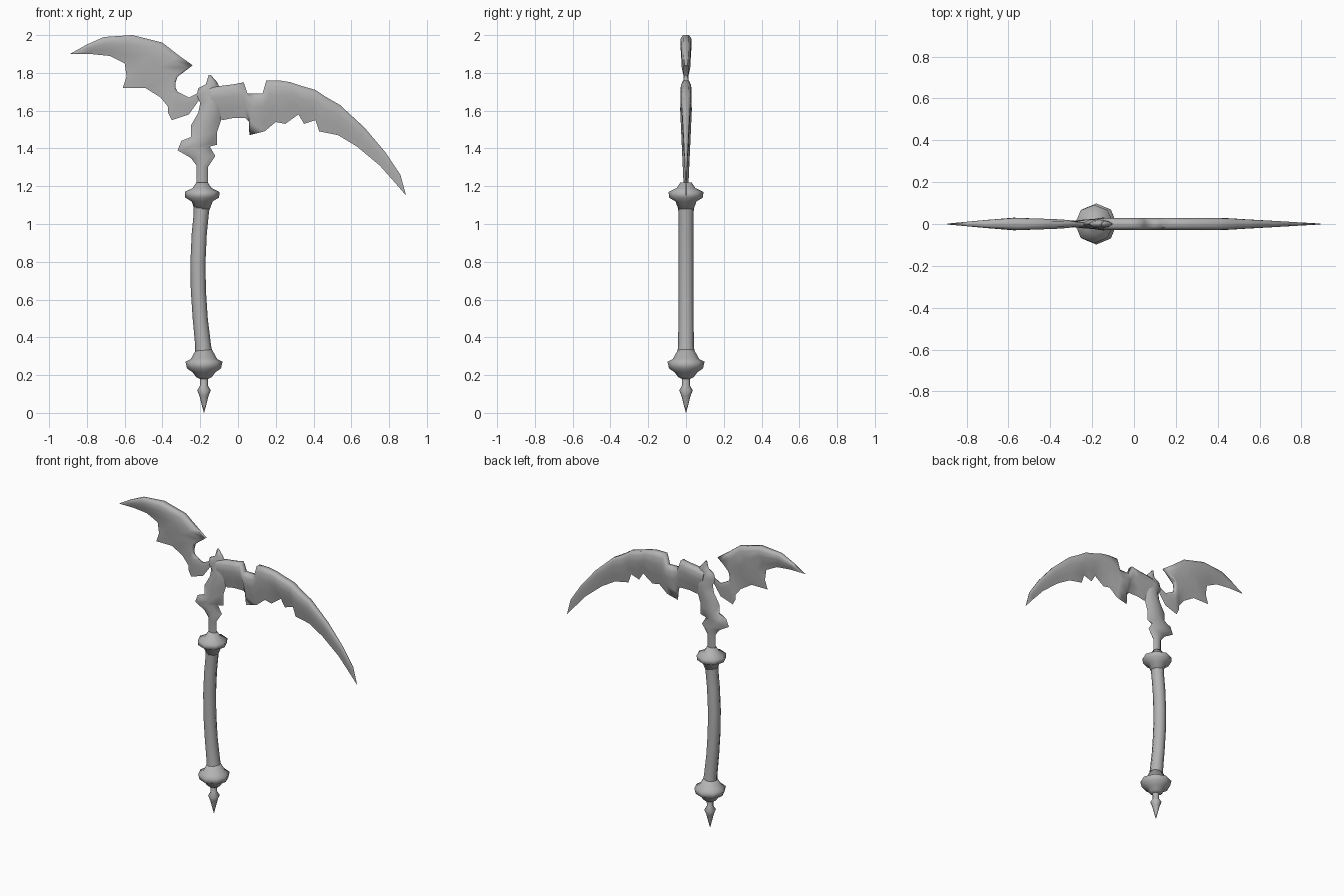
import bpy
import bmesh
import math
from mathutils import Vector

cube = bpy.data.objects.get("Cube")
if cube:
    bpy.data.objects.remove(cube, do_unlink=True)

# One plain metal for the whole tool
metal = bpy.data.materials.new("grey metal")
metal.use_nodes = True
grey = (0.45, 0.45, 0.45, 1)
metal.diffuse_color = grey
metal.node_tree.nodes["Principled BSDF"].inputs["Base Color"].default_value = grey


def loft(name, rings):
    """Skin a list of equal point rings into one closed, smooth object."""
    bm = bmesh.new()
    loops = [[bm.verts.new(point) for point in ring] for ring in rings]
    count = len(loops[0])
    for low, high in zip(loops, loops[1:]):
        for i in range(count):
            j = (i + 1) % count
            bm.faces.new((low[i], low[j], high[j], high[i]))
    bm.faces.new(loops[0])
    bm.faces.new(loops[-1])
    bmesh.ops.remove_doubles(bm, verts=bm.verts, dist=0.0005)
    bmesh.ops.recalc_face_normals(bm, faces=bm.faces)
    mesh = bpy.data.meshes.new(name)
    bm.to_mesh(mesh)
    bm.free()
    mesh.materials.append(metal)
    mesh.shade_smooth()
    mesh.set_sharp_from_angle(angle=math.radians(75))
    obj = bpy.data.objects.new(name, mesh)
    bpy.context.collection.objects.link(obj)
    return obj


def turned(name, stations, sides=8):
    """Octagonal rings of (centre x, height, radius)."""
    angles = [math.tau * i / sides for i in range(sides)]
    loft(name, [[(x + r * math.cos(a), r * math.sin(a), z) for a in angles]
                for x, z, r in stations])


def bladed(name, stations, section, thickness):
    """Flat rings spanning two outline points; section is (position, depth)."""
    rings = []
    for ax, az, bx, bz in stations:
        start, end = Vector((ax, 0, az)), Vector((bx, 0, bz))
        middle = (start + end) / 2
        depth = thickness(middle.x, middle.z)
        front = [start.lerp(end, t) - Vector((0, d * depth, 0)) for t, d in section]
        back = [Vector((p.x, -p.y, p.z)) for p in reversed(front)]
        rings.append(front + back)
    loft(name, rings)


# Pommel spike with its small bead
turned("pommel_spike", [
    (-.18, 0, .001), (-.18, .09, .024), (-.18, .12, .036),
    (-.18, .145, .02), (-.18, .2, .022),
])

# Lower collar
turned("lower_collar", [
    (-.18, .18, .022), (-.18, .19, .042), (-.18, .215, .06), (-.18, .235, .09),
    (-.18, .27, .098), (-.18, .285, .07), (-.18, .335, .042),
])

# Gently bowed shaft
turned("shaft", [
    (-.18, .31, .046), (-.185, .36, .042), (-.2, .5, .04), (-.21, .65, .04),
    (-.212, .8, .04), (-.205, .95, .04), (-.195, 1.05, .04), (-.19, 1.12, .044),
])

# Upper collar
turned("upper_collar", [
    (-.19, 1.08, .041), (-.19, 1.12, .056), (-.19, 1.14, .09), (-.19, 1.17, .092),
    (-.19, 1.19, .05), (-.19, 1.22, .03),
])

# Neck with thorns and the crest on top, each row left edge then right edge
neck = [
    (-.22, 1.19, -.16, 1.19),
    (-.22, 1.31, -.16, 1.3),
    (-.25, 1.35, -.12, 1.36),
    (-.32, 1.39, -.15, 1.41),
    (-.3, 1.44, -.11, 1.42),
    (-.25, 1.46, -.11, 1.49),
    (-.25, 1.52, -.09, 1.55),
    (-.21, 1.59, -.08, 1.62),
    (-.2, 1.64, -.09, 1.66),
    (-.22, 1.68, -.09, 1.7),
    (-.21, 1.72, -.1, 1.73),
    (-.17, 1.74, -.11, 1.75),
    (-.155, 1.79, -.145, 1.79),
]
bladed("neck", neck,
       [(0, 0), (.2, .7), (.5, 1), (.8, .7), (1, 0)],
       lambda x, z: .032 - (.045 * (1.63 - z) if z < 1.63 else .14 * (z - 1.63)))

# Blunt spine thinning to a cutting edge, shared by both blades
edge_section = [(0, .55), (.12, .95), (.35, 1), (.7, .45), (1, 0)]

# Long curved blade, each row spine then cutting edge
long_blade = [
    (-.15, 1.72, -.13, 1.57),
    (-.1, 1.73, -.08, 1.55),
    (-.02, 1.74, -.03, 1.56),
    (.03, 1.75, .04, 1.56),
    (.05, 1.69, .06, 1.54),
    (.09, 1.69, .06, 1.47),
    (.13, 1.69, .14, 1.49),
    (.15, 1.76, .2, 1.54),
    (.22, 1.76, .25, 1.53),
    (.28, 1.75, .32, 1.58),
    (.34, 1.73, .35, 1.53),
    (.41, 1.71, .41, 1.55),
    (.47, 1.67, .43, 1.49),
    (.54, 1.63, .53, 1.47),
    (.67, 1.51, .63, 1.41),
    (.78, 1.38, .75, 1.31),
    (.86, 1.26, .83, 1.22),
    (.89, 1.15, .89, 1.15),
]
bladed("long_blade", long_blade, edge_section,
       lambda x, z: .029 * min(1, (.92 - x) / .5))

# Wing shaped rear blade, from its root to its tip
rear_blade = [
    (-.2, 1.7, -.21, 1.65),
    (-.26, 1.67, -.26, 1.58),
    (-.32, 1.7, -.35, 1.55),
    (-.33, 1.72, -.37, 1.59),
    (-.33, 1.75, -.37, 1.62),
    (-.32, 1.78, -.41, 1.67),
    (-.24, 1.84, -.49, 1.72),
    (-.31, 1.89, -.61, 1.72),
    (-.4, 1.96, -.59, 1.78),
    (-.56, 2, -.6, 1.85),
    (-.71, 1.99, -.68, 1.89),
    (-.8, 1.95, -.78, 1.9),
    (-.89, 1.9, -.89, 1.9),
]
bladed("rear_blade", rear_blade, edge_section,
       lambda x, z: max(.001, .032 - .09 * abs(x + .56)))
